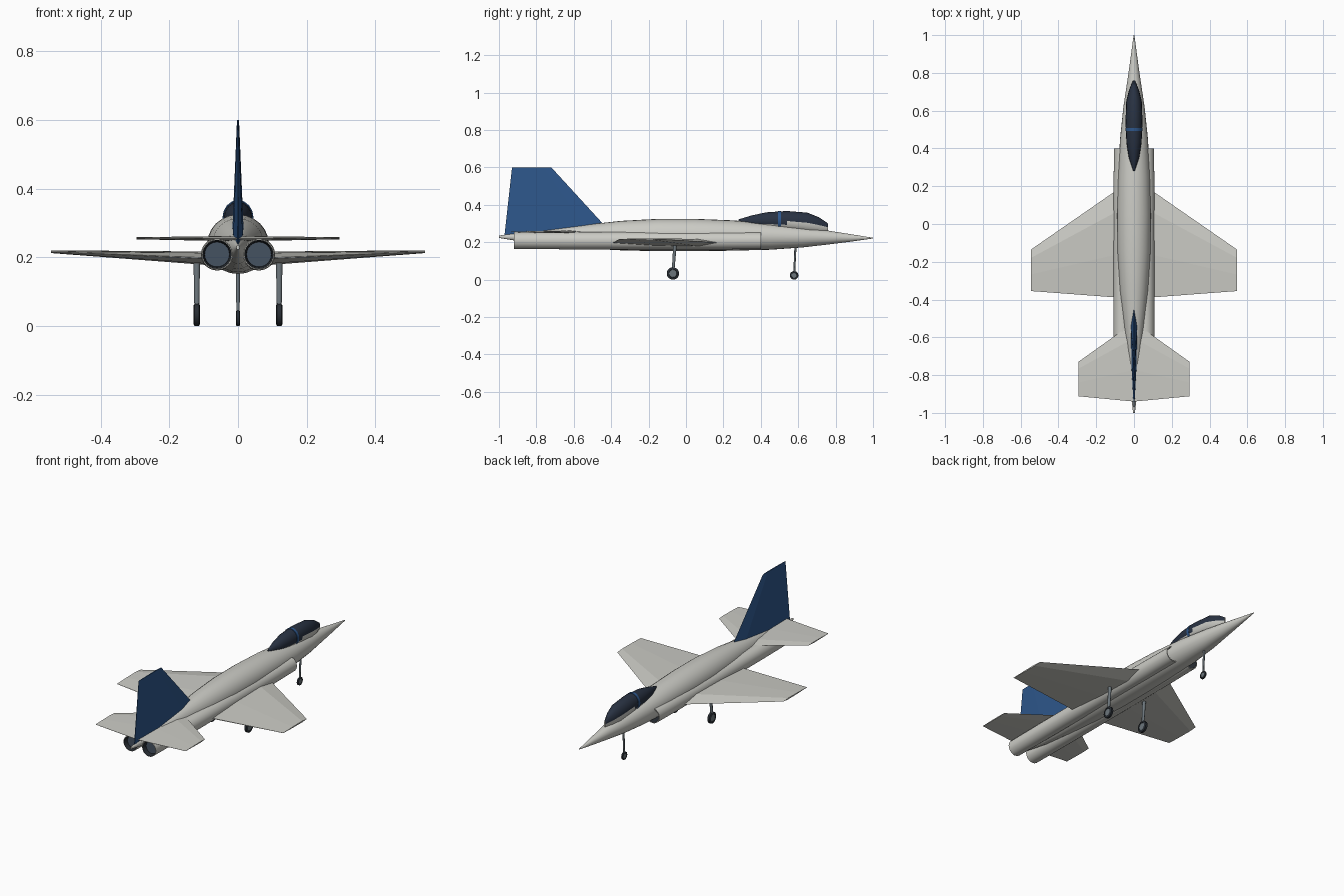
import bpy, bmesh, math
from mathutils import Vector

cube = bpy.data.objects.get("Cube")
if cube:
    bpy.data.objects.remove(cube, do_unlink=True)


def material(name, rgb):
    m = bpy.data.materials.new(name)
    m.use_nodes = True
    m.diffuse_color = (*rgb, 1)
    m.node_tree.nodes["Principled BSDF"].inputs["Base Color"].default_value = (*rgb, 1)
    return m


BODY = material("pale grey paint", (0.60, 0.60, 0.56))
BLUE = material("blue paint", (0.027, 0.095, 0.26))
GLASS = material("dark glass", (0.022, 0.032, 0.055))
TYRE = material("black rubber", (0.02, 0.025, 0.032))
STEEL = material("steel grey", (0.15, 0.18, 0.20))
NOZZLE = material("exhaust grey", (0.06, 0.085, 0.12))


def loft(name, rings, mats, bands=None, smooth=35):
    """Skin a list of equal closed rings; bands gives a material slot per span."""
    bm = bmesh.new()
    rows = [[bm.verts.new(p) for p in ring] for ring in rings]
    n = len(rows[0])
    for k, (a, b) in enumerate(zip(rows, rows[1:])):
        for i in range(n):
            j = (i + 1) % n
            f = bm.faces.new((a[i], a[j], b[j], b[i]))
            f.material_index = bands[k + 1] if bands else 0
    for row, slot in ((rows[0], 0), (rows[-1], -1)):
        f = bm.faces.new(row)
        f.material_index = bands[slot] if bands else 0
    bmesh.ops.recalc_face_normals(bm, faces=bm.faces)
    mesh = bpy.data.meshes.new(name)
    bm.to_mesh(mesh)
    bm.free()
    for m in mats:
        mesh.materials.append(m)
    ob = bpy.data.objects.new(name, mesh)
    bpy.context.collection.objects.link(ob)
    if smooth:
        bpy.ops.object.select_all(action='DESELECT')
        ob.select_set(True)
        bpy.context.view_layer.objects.active = ob
        bpy.ops.object.shade_smooth_by_angle(angle=math.radians(smooth))
    return ob


def oval(y, w, low, high, n=24, x=0):
    """Upright oval ring at station y."""
    zc, h = (low + high) / 2, (high - low) / 2
    angles = [math.tau * i / n for i in range(n)]
    return [(x + w * math.cos(a), y, zc + h * math.sin(a)) for a in angles]


def rod(name, a, b, ra, rb, mat, n=12):
    """Tapered rod between two points."""
    a, b = Vector(a), Vector(b)
    u = (b - a).orthogonal().normalized()
    v = (b - a).normalized().cross(u)
    angles = [math.tau * i / n for i in range(n)]
    rings = [[c + r * (u * math.cos(t) + v * math.sin(t)) for t in angles]
             for c, r in ((a, ra), (b, rb))]
    return loft(name, rings, [mat])


def wheel(name, x, y, r, half):
    """Tyre with bevelled shoulders and grey hub discs, standing on the ground."""
    spec = [(-half * 0.8, r * 0.62), (-half, r * 0.66), (-half, r * 0.8), (-half * 0.6, r),
            (half * 0.6, r), (half, r * 0.8), (half, r * 0.66), (half * 0.8, r * 0.62)]
    angles = [math.tau * i / 20 for i in range(20)]
    rings = [[(x + dx, y + q * math.cos(t), r + q * math.sin(t)) for t in angles]
             for dx, q in spec]
    loft(name, rings, [TYRE, STEEL], [1, 0, 0, 0, 0, 0, 0, 0, 1])


def blade(lead, trail, thick, place):
    """Flat-sided aerofoil ring; place maps chord and thickness to a point."""
    shape = [(0, 0), (0.2, 1), (0.6, 0.8), (1, 0.1), (1, -0.1), (0.6, -0.8), (0.2, -1)]
    return [place(lead + (trail - lead) * f, thick * t) for f, t in shape]


# Fuselage
stations = [(1.0, 0.002, 0.220, 0.224), (0.88, 0.018, 0.203, 0.243),
            (0.76, 0.035, 0.188, 0.262), (0.62, 0.056, 0.172, 0.281),
            (0.45, 0.074, 0.160, 0.300), (0.25, 0.085, 0.155, 0.317),
            (0.05, 0.090, 0.152, 0.325), (-0.15, 0.088, 0.152, 0.325),
            (-0.35, 0.076, 0.157, 0.314), (-0.55, 0.054, 0.167, 0.292),
            (-0.75, 0.032, 0.182, 0.267), (-0.92, 0.014, 0.210, 0.246),
            (-1.0, 0.005, 0.223, 0.236)]
loft("fuselage", [oval(*s) for s in stations], [BODY])

# Canopy: dark glass above a pale sill
canopy_stations = [(0.28, 0.004, 0.30, 0.322), (0.35, 0.027, 0.28, 0.343),
                   (0.43, 0.040, 0.27, 0.360), (0.54, 0.045, 0.26, 0.367),
                   (0.65, 0.041, 0.25, 0.358), (0.71, 0.026, 0.25, 0.334),
                   (0.76, 0.005, 0.26, 0.300)]
canopy = loft("canopy", [oval(*s, n=16) for s in canopy_stations], [GLASS, BODY])
for face in canopy.data.polygons:
    if face.center.z < (0.30 if face.center.y < 0.65 else 0.29):
        face.material_index = 1

# Canopy hoop
loft("canopy_hoop", [oval(y, 0.0455, 0.262, 0.3675, n=16) for y in (0.492, 0.508)], [BLUE])

for side, s in (("left", 1), ("right", -1)):
    # Engine tube with hollow intake and nozzle
    tube = [(0.30, 0.030), (0.40, 0.040), (0.40, 0.045), (0.2, 0.047), (-0.6, 0.047),
            (-0.92, 0.045), (-0.92, 0.042), (-0.905, 0.037), (-0.895, 0.036)]
    rings = [oval(y, r, 0.209 - r, 0.209 + r, x=s * 0.061) for y, r in tube]
    loft(side + "_engine", rings, [BODY, TYRE, NOZZLE], [1, 1, 0, 0, 0, 0, 0, 1, 1, 2])

    # Wing
    def flat(x, z):
        return lambda y, t: (s * x, y, z + t)
    loft(side + "_wing", [blade(0.208, -0.392, 0.021, flat(0.05, 0.196)),
                          blade(-0.135, -0.355, 0.004, flat(0.545, 0.217))], [BODY], smooth=0)

    # Tailplane
    loft(side + "_tailplane", [blade(-0.52, -0.94, 0.008, flat(0, 0.255)),
                               blade(-0.73, -0.912, 0.003, flat(0.295, 0.256))],
         [BODY], smooth=0)

    # Main landing gear
    rod(side + "_main_strut", (s * 0.12, -0.07, 0.035), (s * 0.12, -0.058, 0.195),
        0.007, 0.010, STEEL)
    wheel(side + "_main_wheel", s * 0.12, -0.07, 0.033, 0.010)

# Tail fin
def upright(z):
    return lambda y, t: (t, y, z)


loft("tail_fin", [blade(-0.39, -0.97, 0.018, upright(0.24)),
                  blade(-0.72, -0.93, 0.003, upright(0.60))], [BLUE], smooth=0)

# Nose landing gear
rod("nose_strut", (0, 0.578, 0.024), (0, 0.586, 0.19), 0.005, 0.006, STEEL)
wheel("nose_wheel", 0, 0.578, 0.023, 0.0065)
